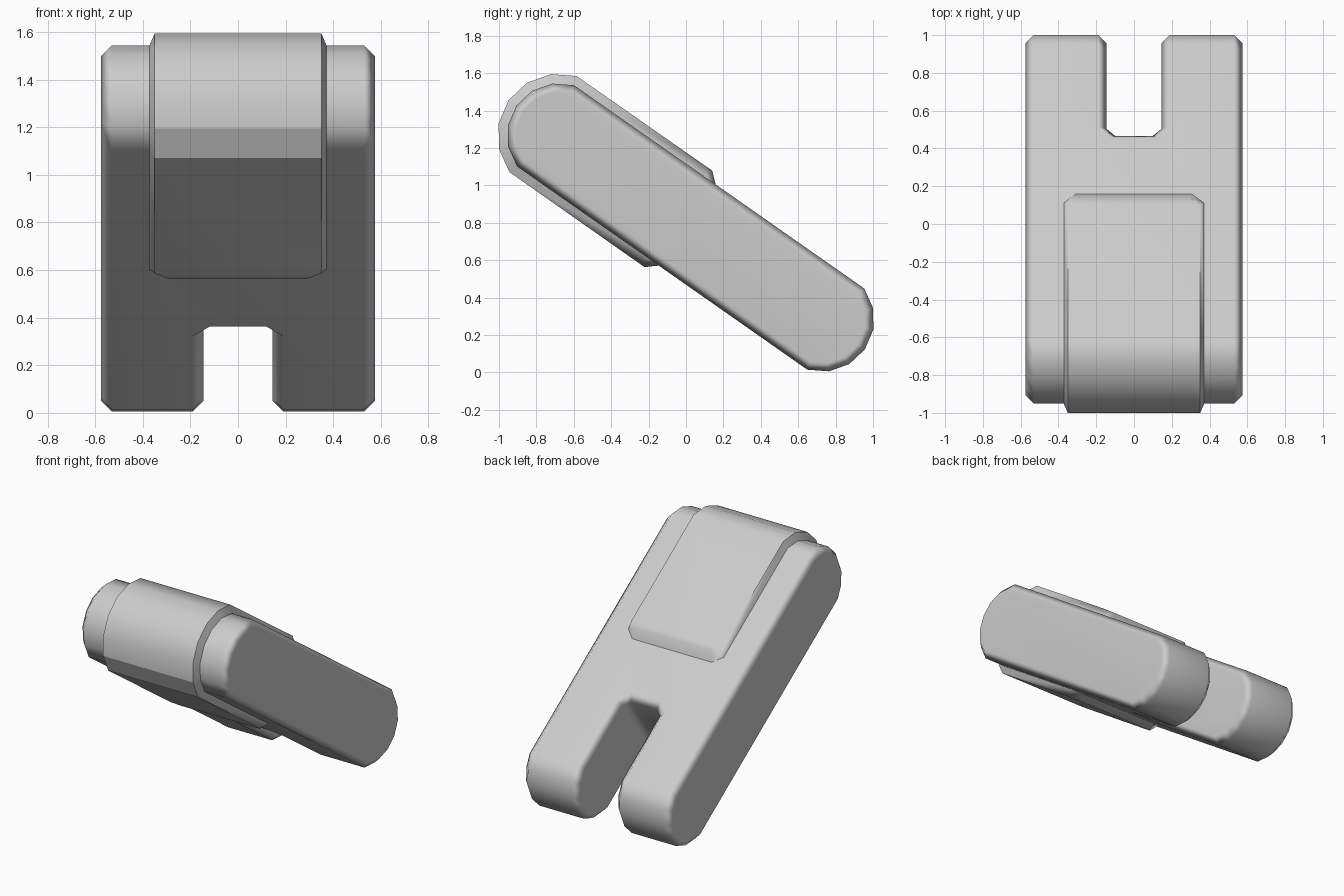
import bpy, bmesh
from math import radians, sin, cos

if "Cube" in bpy.data.objects:
    bpy.data.objects.remove(bpy.data.objects["Cube"], do_unlink=True)

TILT = radians(-35)
CENTRE = (0, 0.025, 0.775)
ARC_Y, ARC_R, ARC_HALF, STEPS = 0.857, 0.28, radians(71.2), 6

grey = bpy.data.materials.new("plain grey")
grey.use_nodes = True
colour = (0.6, 0.6, 0.6, 1)
grey.diffuse_color = colour
grey.node_tree.nodes["Principled BSDF"].inputs["Base Color"].default_value = colour


def make_object(name, bm):
    """Turn a bmesh into a tilted, grey object."""
    bmesh.ops.recalc_face_normals(bm, faces=bm.faces)
    mesh = bpy.data.meshes.new(name)
    bm.to_mesh(mesh)
    bm.free()
    mesh.materials.append(grey)
    obj = bpy.data.objects.new(name, mesh)
    bpy.context.collection.objects.link(obj)
    obj.location = CENTRE
    obj.rotation_euler.x = TILT
    return obj


def prism(name, outline, axis, half):
    """Extrude a 2D outline both ways along x (axis 0) or z (axis 2)."""
    bm = bmesh.new()
    loops = []
    for s in (-half, half):
        loops.append([bm.verts.new((s, a, b) if axis == 0 else (a, b, s)) for a, b in outline])
    bm.faces.new(loops[0])
    bm.faces.new(loops[1])
    n = len(outline)
    for i in range(n):
        j = (i + 1) % n
        bm.faces.new((loops[0][i], loops[0][j], loops[1][j], loops[1][i]))
    return make_object(name, bm)


def arc(radius, side):
    """Shallow round end of the slab as (y, z) points."""
    angles = [ARC_HALF * (1 - 2 * i / STEPS) for i in range(STEPS + 1)]
    return [(side * (ARC_Y + radius * cos(a)), side * radius * sin(a)) for a in angles]


def smooth(obj):
    bpy.ops.object.select_all(action='DESELECT')
    obj.select_set(True)
    bpy.context.view_layer.objects.active = obj
    bpy.ops.object.shade_smooth_by_angle(angle=radians(60))


# Slab with round ends, a slot in the lower end and chamfered edges
body = prism("body", arc(ARC_R, 1) + arc(ARC_R, -1), 0, 0.575)
slot = [(-0.145, 1.3), (-0.145, 0.43), (-0.1, 0.385), (0.1, 0.385), (0.145, 0.43), (0.145, 1.3)]
cutter = prism("slot_cutter", slot, 2, 0.6)
cutter.hide_render = True
cut = body.modifiers.new("slot", 'BOOLEAN')
cut.operation = 'DIFFERENCE'
cut.solver = 'EXACT'
cut.object = cutter
bevel = body.modifiers.new("chamfer", 'BEVEL')
bevel.width = 0.045
bevel.segments = 1
bevel.limit_method = 'ANGLE'
bevel.angle_limit = radians(55)
bpy.context.view_layer.update()
finished = bpy.data.meshes.new_from_object(body.evaluated_get(bpy.context.evaluated_depsgraph_get()))
body.modifiers.clear()
body.data = finished
bpy.data.objects.remove(cutter, do_unlink=True)

# Raised band wrapped over the upper end; each row is
# (base point, base half width, outer point, outer half width)
BASE, OUTER = 0.258, 0.315
ends = [((-0.015, BASE), 0.31, (-0.08, OUTER), 0.29),
        ((-0.075, BASE), 0.375, (-0.12, OUTER), 0.35)]
rows = list(ends)
for base, outer in zip(reversed(arc(ARC_R - 0.008, -1)), reversed(arc(ARC_R + 0.051, -1))):
    rows.append((base, 0.375, outer, 0.35))
for (by, bz), bw, (oy, oz), ow in reversed(ends):
    rows.append(((by, -bz), bw, (oy, -oz), ow))

bm = bmesh.new()
rings = []
for base, bw, outer, ow in rows:
    rings.append([bm.verts.new((x, *p)) for x, p in
                  ((-bw, base), (-ow, outer), (ow, outer), (bw, base))])
for r, (a, b) in enumerate(zip(rings, rings[1:])):
    for i in range(4):
        j = (i + 1) % 4
        face = bm.faces.new((a[i], a[j], b[j], b[i]))
        # Crisp facet where the round end meets the underside
        if r == STEPS + 1 and i == 1:
            for e in face.edges:
                e.smooth = False
bm.faces.new(rings[0])
bm.faces.new(rings[-1])
band = make_object("raised_band", bm)

for obj in (body, band):
    smooth(obj)
    weighted = obj.modifiers.new("even shading", 'WEIGHTED_NORMAL')
    weighted.keep_sharp = True
